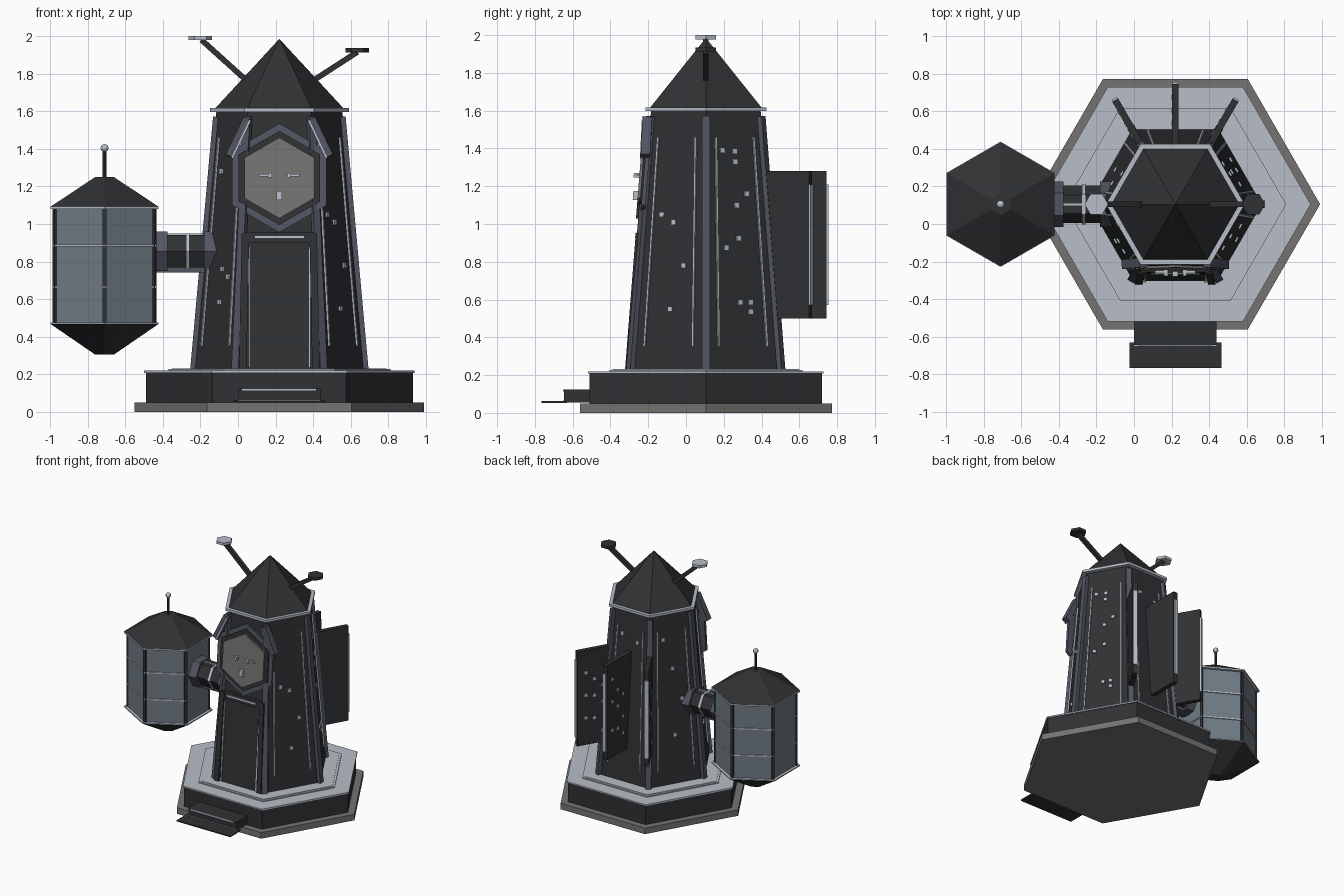
import bpy, bmesh, math, random
from mathutils import Matrix, Vector

if "Cube" in bpy.data.objects:
    bpy.data.objects.remove(bpy.data.objects["Cube"])

random.seed(4)
CX, CY = 0.22, 0.105
PX = -0.71
C30 = math.cos(math.radians(30))


def mat(name, *c):
    m = bpy.data.materials.new(name)
    m.diffuse_color = (*c, 1)
    m.use_nodes = True
    m.node_tree.nodes["Principled BSDF"].inputs["Base Color"].default_value = m.diffuse_color
    return m


DARK = mat("charcoal", 0.03, 0.031, 0.034)
LIGHT = mat("pale_metal", 0.48, 0.52, 0.58)
TRIM = mat("slate_trim", 0.085, 0.09, 0.12)
GLASS = mat("blue_grey", 0.16, 0.2, 0.235)
GREY = mat("stone_grey", 0.18, 0.175, 0.17)


def finish(name, bm, m, M=None):
    if M is not None:
        bm.transform(M)
    bmesh.ops.recalc_face_normals(bm, faces=bm.faces)
    me = bpy.data.meshes.new(name)
    bm.to_mesh(me)
    bm.free()
    me.materials.append(m)
    ob = bpy.data.objects.new(name, me)
    bpy.context.collection.objects.link(ob)
    return ob


def prism(name, m, r0, r1, z0, z1, c=(0, 0), rot=0, M=None, n=6):
    """Six-sided frustum along local z."""
    bm = bmesh.new()
    bmesh.ops.create_cone(bm, cap_ends=True, segments=n, radius1=r0, radius2=r1, depth=z1 - z0)
    # first cone vertex is on +y, so turn it to +x
    bm.transform(Matrix.Translation((*c, (z0 + z1) / 2)) @ Matrix.Rotation(math.radians(rot - 90), 4, 'Z'))
    bmesh.ops.remove_doubles(bm, verts=bm.verts, dist=1e-5)
    return finish(name, bm, m, M)


def box(name, m, x0, x1, y0, y1, z0, z1, M=None):
    bm = bmesh.new()
    bmesh.ops.create_cube(bm, size=1)
    bm.transform(Matrix.Translation(((x0 + x1) / 2, (y0 + y1) / 2, (z0 + z1) / 2))
                 @ Matrix.Diagonal((x1 - x0, y1 - y0, z1 - z0, 1)))
    return finish(name, bm, m, M)


def frame(o, x, y, z):
    M = Matrix((x, y, z)).transposed().to_4x4()
    M.translation = o
    return M


def beam(name, m, p, q, w, d, normal):
    """Bar from p to q: width w, depth d along the normal."""
    p, q = Vector(p), Vector(q)
    y = (q - p).normalized()
    x = y.cross(Vector(normal)).normalized()
    box(name, m, -w / 2, w / 2, 0, (q - p).length, -d / 2, d / 2, frame(p, x, y, x.cross(y)))


def radius(z):
    return 0.46 - 0.0906 * (z - 0.22)


def polar(a, r, z):
    a = math.radians(a)
    return Vector((CX + r * math.cos(a), CY + r * math.sin(a), z))


def face(k):
    """Frame of a sloping tower wall: u sideways, v = height, w outward."""
    a = math.radians(60 * k + 30)
    n = Vector((math.cos(a), math.sin(a), 0))
    t = Vector((-math.sin(a), math.cos(a), 0))
    s = Vector((0, 0, 1)) - n * 0.0906 * C30
    return frame(polar(60 * k + 30, radius(0) * C30, 0), t, s, n)


T = (CX, CY)
# base
prism("base_foot", GREY, 0.77, 0.77, 0, 0.05, T)
prism("base_plinth", DARK, 0.71, 0.71, 0.05, 0.21, T)
prism("base_deck", LIGHT, 0.72, 0.72, 0.208, 0.22, T)
prism("base_deck_step", LIGHT, 0.59, 0.59, 0.22, 0.228, T)
prism("base_deck_inner", LIGHT, 0.57, 0.57, 0.228, 0.232, T)
box("upper_step", DARK, 0, 0.44, -0.645, -0.45, 0.055, 0.125)
box("lower_step", DARK, -0.025, 0.465, -0.765, -0.63, 0.052, 0.062)
box("upper_step_edge", LIGHT, 0.02, 0.415, -0.65, -0.64, 0.113, 0.124)
box("lower_step_edge", LIGHT, 0, 0.44, -0.65, -0.64, 0.06, 0.065)

# tower and roof
prism("tower", DARK, radius(0.22), radius(1.6), 0.22, 1.6, T)
prism("roof_rim", LIGHT, 0.37, 0.37, 1.597, 1.617, T)
prism("roof", DARK, 0.34, 0.0, 1.617, 1.985, T)

# corner ribs, wall strips
for k in range(6):
    n = polar(60 * k, 1, 0) - Vector((CX, CY, 0))
    beam("corner_rib", TRIM, polar(60 * k, radius(0.22) - 0.005, 0.22),
         polar(60 * k, radius(1.57) - 0.005, 1.57), 0.042, 0.04, n)
    if k == 4:
        continue
    F = face(k)
    for s in (-1, 1):
        p, q = (F @ Vector((s * 0.33 * radius(z), z, 0.004)) for z in (0.35, 1.46))
        beam("wall_strip", LIGHT, p, q, 0.011, 0.014, F.col[2].xyz)

# small lit windows (column offset, height) per wall
windows = {
    5: [(-.073, 1.05), (0, 1.01), (.072, .78), (0, .55)],
    0: [(-.078, 1.39), (-.003, 1.385), (-.004, 1.33), (.06, 1.16), (-.005, 1.1), (0, .925),
        (-.078, .875), (-.005, .585), (.058, .585), (.057, .535)],
    3: [(-.064, 1.28), (.016, .76), (.08, .72), (.01, .585)],
    2: [(-.07, 1.39), (0, 1.15), (.07, .9), (0, .62)],
    1: [(-.07, 1.4), (.07, 1.36)],
}
for k, spots in windows.items():
    for u, v in spots:
        box("window", LIGHT, u - .014, u + .014, v - .014, v + .014, -0.005, 0.01, face(k))

# door on the front wall
F = face(4)
box("door", DARK, -0.165, 0.165, 0.22, 0.92, -0.01, 0.012, F)
for s in (-1, 1):
    beam("door_post", DARK, F @ Vector((s * .195, .22, .01)), F @ Vector((s * .18, .95, .01)), 0.04, 0.04, F.col[2].xyz)
    box("door_strip", LIGHT, s * .16 - .005, s * .16 + .005, .24, .88, 0.005, 0.02, F)
box("door_lintel", DARK, -0.19, 0.19, 0.9, 0.955, -0.01, 0.025, F)
box("lintel_strip", LIGHT, -0.13, 0.13, 0.925, 0.937, 0.02, 0.032, F)

# round-window emblem: stacked hexagons with hands
E = F @ Matrix.Translation((0, 1.245, 0))
prism("emblem_frame", TRIM, 0.29, 0.29, -0.01, 0.012, rot=30, M=E)
prism("emblem_ring", DARK, 0.25, 0.25, 0.005, 0.022, rot=30, M=E)
prism("emblem_face", GREY, 0.215, 0.215, 0.015, 0.035, rot=30, M=E)
for s in (-1, 1):
    box("emblem_bar", LIGHT, s * .073 - .035, s * .073 + .035, 0.009, 0.02, 0.03, 0.05, E)
    box("emblem_bar_knob", LIGHT, s * .05 - .01, s * .05 + .01, 0.002, 0.026, 0.03, 0.065, E)
    # sloping shoulder braces beside the emblem
    p, q = Vector((CX + s * .17, -0.205, 1.56)), Vector((CX + s * .265, -0.215, 1.36))
    beam("shoulder_brace", TRIM, p, q, 0.045, 0.05, (0, -1, 0))
    o = Vector((-s * .014, -.022, -.01))
    beam("brace_strip", LIGHT, p + o, q + o, 0.01, 0.014, (0, -1, 0))
box("emblem_peg", LIGHT, -0.015, 0.015, -0.118, -0.07, 0.03, 0.06, E)

# rear fins
for a in (60, 90, 120):
    M = Matrix.Translation((CX, CY, 0)) @ Matrix.Rotation(math.radians(a), 4, 'Z')
    box("rear_fin", DARK, 0.28, 0.64, -0.018, 0.018, 0.5, 1.28, M)
    box("fin_tip", LIGHT, 0.635, 0.65, -0.015, 0.015, 0.57, 1.21, M)
    for i in range(9):
        x, z = 0.43 + 0.07 * (i % 3), 0.6 + 0.062 * i + random.choice((0, 0.05))
        box("fin_window", LIGHT, x - .012, x + .012, 0.01, 0.022, z - .012, z + .012, M)

# roof antennas
for s, end, dish, m in ((-1, 1.98, (-0.2, 1.978, 2.0), LIGHT), (1, 1.915, (0.635, 1.912, 1.935), DARK)):
    beam("antenna_arm", DARK, (CX + s * .16, CY, 1.75), (CX + s * .415, CY, end), 0.03, 0.03, (0, 1, 0))
    prism("antenna_dish", m, 0.063, 0.063, dish[1], dish[2], (dish[0], CY))

# side pod
P = (PX, CY)
prism("pod_body", GLASS, 0.308, 0.308, 0.47, 1.085, P, 30)
prism("pod_top_rim", LIGHT, 0.333, 0.333, 1.08, 1.093, P, 30)
prism("pod_roof", DARK, 0.33, 0.057, 1.093, 1.25, P, 30)
prism("pod_bottom_rim", LIGHT, 0.333, 0.333, 0.467, 0.476, P, 30)
prism("pod_keel", DARK, 0.057, 0.33, 0.305, 0.467, P, 30)
for z in (0.665, 0.885):
    prism("pod_band", LIGHT, 0.316, 0.316, z - 0.005, z + 0.005, P, 30)
for k in range(6):
    M = Matrix.Translation((PX, CY, 0)) @ Matrix.Rotation(math.radians(60 * k + 30), 4, 'Z')
    box("pod_rib", DARK, 0.29, 0.313, -0.011, 0.011, 0.476, 1.08, M)
prism("pod_mast", DARK, 0.01, 0.01, 1.24, 1.4, P, n=8)
bm = bmesh.new()
bmesh.ops.create_uvsphere(bm, u_segments=12, v_segments=8, radius=0.021)
finish("mast_ball", bm, LIGHT, Matrix.Translation((PX, CY, 1.404)))

# bridge between pod and tower (local z runs along world x)
B = frame(Vector((0, CY, 0.855)), Vector((0, 1, 0)), Vector((0, 0, 1)), Vector((1, 0, 0)))
prism("bridge", DARK, 0.1, 0.1, -0.45, -0.05, M=B)
prism("bridge_pod_collar", TRIM, 0.12, 0.12, -0.445, -0.375, M=B)
prism("bridge_tower_collar", TRIM, 0.12, 0.12, -0.18, -0.11, M=B)
prism("bridge_band", LIGHT, 0.108, 0.108, -0.277, -0.257, M=B)
box("bridge_top_rail", LIGHT, -0.38, -0.17, CY - .008, CY + .008, 0.935, 0.95)
box("bridge_keel", TRIM, -0.44, -0.14, CY - .03, CY + .03, 0.743, 0.775)
